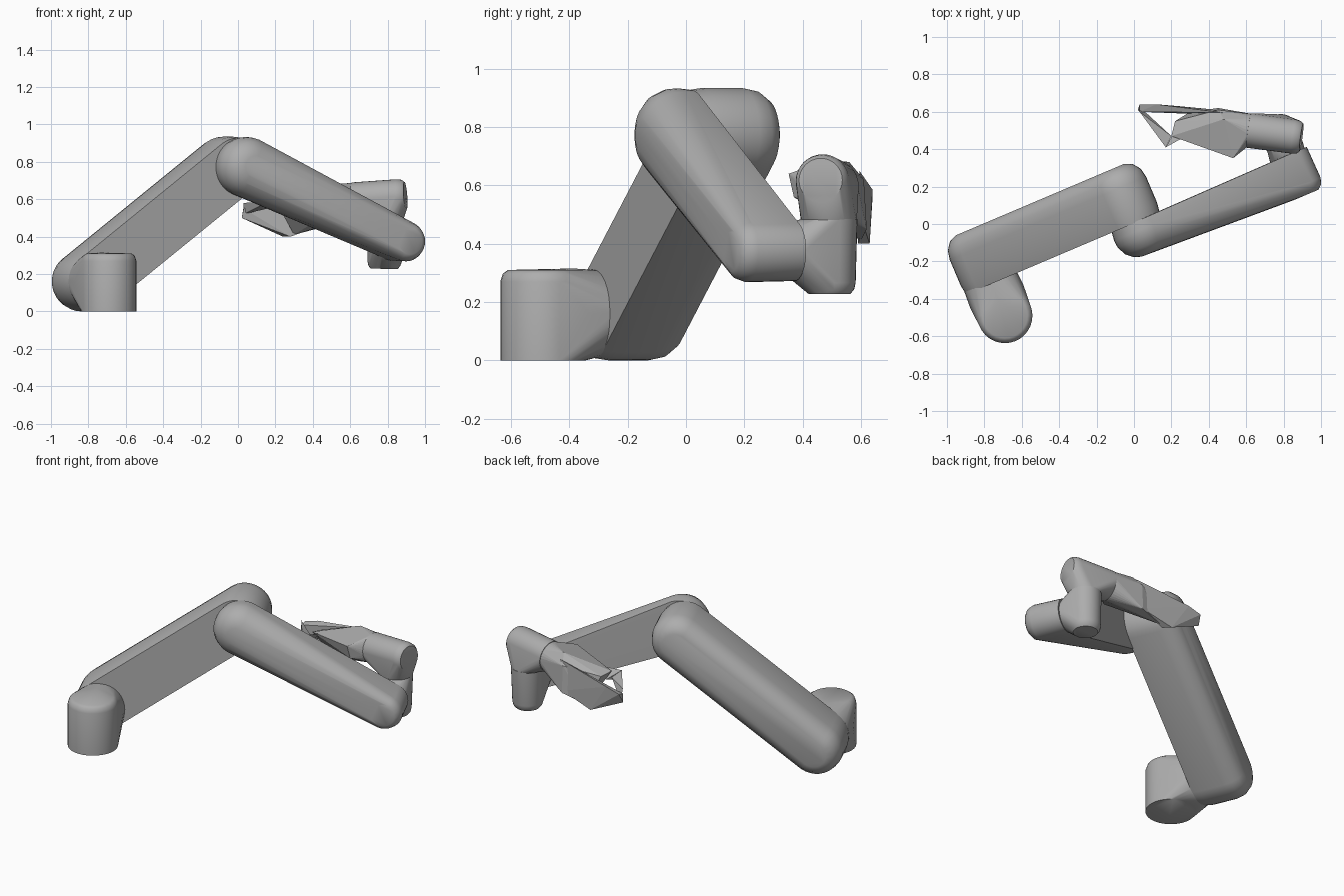
import bpy, bmesh, math
from mathutils import Vector

cube = bpy.data.objects.get("Cube")
if cube:
    bpy.data.objects.remove(cube, do_unlink=True)

mat = bpy.data.materials.new("mid_grey")
mat.use_nodes = True
GREY = (0.42, 0.42, 0.42, 1)
mat.diffuse_color = GREY
mat.node_tree.nodes["Principled BSDF"].inputs["Base Color"].default_value = GREY

# Arm plane: ALONG runs with the links, ACROSS is the joint axis, measured from the base
ANGLE = math.radians(23)
ALONG = Vector((math.cos(ANGLE), math.sin(ANGLE), 0))
ACROSS = Vector((-math.sin(ANGLE), math.cos(ANGLE), 0))
BASE = Vector((-0.69, -0.49, 0))
UP = Vector((0, 0, 1))


def arm_point(along, across, z):
    return BASE + ALONG * along + ACROSS * across + UP * z


def ring(centre, axis, radius, sides=32):
    """Points of a circle about an axis."""
    turn = Vector(axis).to_track_quat('Z', 'Y')
    steps = [2 * math.pi * i / sides for i in range(sides)]
    return [Vector(centre) + turn @ Vector((radius * math.cos(a), radius * math.sin(a), 0))
            for a in steps]


def joint(along, z, profile):
    """Rings on a horizontal joint axis; profile lists (across, radius)."""
    return [p for across, r in profile for p in ring(arm_point(along, across, z), ACROSS, r)]


def column(foot, head, profile):
    """Rings on an axis between two points; profile lists (fraction, radius)."""
    foot, head = Vector(foot), Vector(head)
    return [p for t, r in profile for p in ring(foot.lerp(head, t), head - foot, r)]


def hull(name, points, smooth=True):
    """Taut skin around a set of points."""
    bm = bmesh.new()
    for p in points:
        bm.verts.new(p)
    result = bmesh.ops.convex_hull(bm, input=bm.verts)
    spare = {g for g in result["geom_interior"] + result["geom_unused"]
             if isinstance(g, bmesh.types.BMVert)}
    bmesh.ops.delete(bm, geom=list(spare), context='VERTS')
    bmesh.ops.dissolve_limit(bm, angle_limit=0.01, verts=bm.verts, edges=bm.edges)
    bmesh.ops.recalc_face_normals(bm, faces=bm.faces)
    mesh = bpy.data.meshes.new(name)
    bm.to_mesh(mesh)
    bm.free()
    mesh.materials.append(mat)
    obj = bpy.data.objects.new(name, mesh)
    bpy.context.collection.objects.link(obj)
    if smooth:
        bpy.ops.object.select_all(action='DESELECT')
        obj.select_set(True)
        bpy.context.view_layer.objects.active = obj
        bpy.ops.object.shade_smooth_by_angle(angle=math.radians(40))


# Base turret, blending into the shoulder joint
hull("base", column(BASE, BASE + UP * 0.31, [(0, 0.147), (0.87, 0.147), (0.96, 0.138), (1, 0.12)])
     + joint(0, 0.16, [(0.11, 0.155), (0.2, 0.15)]))

# Upper arm: flat inner face, domed outer rim
upper_profile = [(0.185, 0.152), (0.24, 0.16), (0.39, 0.16), (0.44, 0.15), (0.48, 0.12),
                 (0.498, 0.08)]
hull("upper_arm", joint(0.005, 0.16, upper_profile) + joint(0.825, 0.774, upper_profile))

# Forearm, tapering from the domed elbow to the wrist
hull("forearm",
     joint(0.855, 0.772, [(0.005, 0.06), (0.02, 0.1), (0.05, 0.135), (0.1, 0.158), (0.14, 0.161),
                          (0.19, 0.155)])
     + joint(1.735, 0.375, [(-0.035, 0.07), (-0.015, 0.095), (0.02, 0.107), (0.2, 0.103)]))

# Lower wrist: upright barrel blended into the forearm end
hull("lower_wrist", joint(1.725, 0.375, [(0.2, 0.1)])
     + column((0.782, 0.492, 0.228), (0.785, 0.492, 0.485),
              [(0, 0.072), (0.06, 0.085), (0.15, 0.09), (1, 0.096)]))

# Upper wrist: level barrel blended into the joint below
hull("upper_wrist", ring((0.785, 0.49, 0.48), UP, 0.096)
     + column((0.895, 0.462, 0.618), (0.615, 0.50, 0.597),
              [(0, 0.075), (0.05, 0.087), (0.15, 0.092), (1, 0.093)]))

# Gripper housing, flaring from the wrist into a slanted wedge
hull("gripper_housing", ring((0.615, 0.50, 0.597), (1, -0.13, 0.08), 0.09) + [
    (0.53, 0.352, 0.64), (0.54, 0.37, 0.56), (0.48, 0.56, 0.68), (0.45, 0.61, 0.62),
    (0.45, 0.62, 0.45), (0.30, 0.60, 0.41), (0.20, 0.47, 0.60), (0.22, 0.55, 0.59),
    (0.25, 0.53, 0.50)], smooth=False)

# Two thin fingers meeting at the tip
hull("rear_finger", [
    (0.48, 0.595, 0.65), (0.45, 0.61, 0.46), (0.28, 0.59, 0.40), (0.24, 0.63, 0.40),
    (0.12, 0.64, 0.585), (0.03, 0.64, 0.56), (0.02, 0.61, 0.50), (0.03, 0.60, 0.55)],
    smooth=False)
hull("front_finger", [
    (0.26, 0.46, 0.61), (0.22, 0.50, 0.55), (0.17, 0.41, 0.59), (0.20, 0.46, 0.54)], smooth=False)
hull("front_fingertip", [
    (0.17, 0.41, 0.59), (0.20, 0.47, 0.56), (0.03, 0.60, 0.58), (0.03, 0.62, 0.52),
    (0.07, 0.59, 0.53)], smooth=False)
